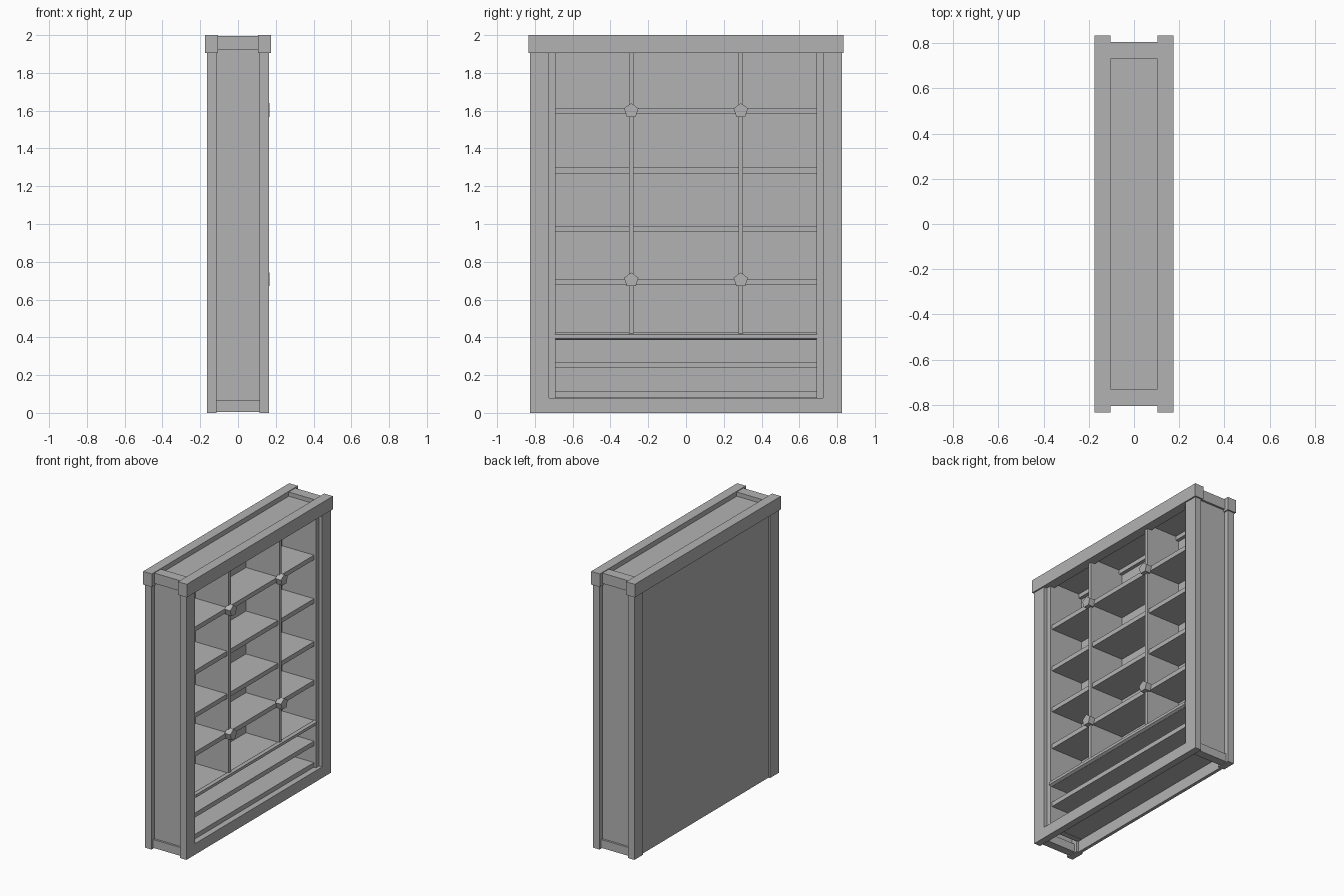
import bpy
import bmesh
import math

old = bpy.data.objects.get("Cube")
if old:
    bpy.data.objects.remove(old, do_unlink=True)

GREY = (0.45, 0.45, 0.45, 1.0)
grey = bpy.data.materials.new("plain_grey")
grey.use_nodes = True
grey.diffuse_color = GREY
grey.node_tree.nodes["Principled BSDF"].inputs["Base Color"].default_value = GREY


def finish(name, bm):
    bmesh.ops.recalc_face_normals(bm, faces=bm.faces[:])
    mesh = bpy.data.meshes.new(name)
    bm.to_mesh(mesh)
    bm.free()
    mesh.materials.append(grey)
    obj = bpy.data.objects.new(name, mesh)
    bpy.context.collection.objects.link(obj)
    return obj


def prism(name, outline, x0, x1):
    """Extrude a (y, z) outline along x."""
    bm = bmesh.new()
    face = bm.faces.new([bm.verts.new((x0, y, z)) for y, z in outline])
    out = bmesh.ops.extrude_face_region(bm, geom=[face])
    moved = [v for v in out["geom"] if isinstance(v, bmesh.types.BMVert)]
    bmesh.ops.translate(bm, verts=moved, vec=(x1 - x0, 0, 0))
    return finish(name, bm)


def box(name, x, y, z):
    """Box from three (low, high) ranges."""
    outline = [(y[0], z[0]), (y[1], z[0]), (y[1], z[1]), (y[0], z[1])]
    return prism(name, outline, *x)


def ngon(cy, cz, radius, sides):
    steps = [math.pi / 2 + math.tau * i / sides for i in range(sides)]
    return [(cy + radius * math.cos(a), cz + radius * math.sin(a)) for a in steps]


# Open-side frame: two posts joined by a bottom rail
half, inner, post_top, rail_top = 0.825, 0.725, 1.92, 0.08
prism("open_frame", [(-half, 0), (half, 0), (half, post_top), (inner, post_top),
                     (inner, rail_top), (-inner, rail_top),
                     (-inner, post_top), (-half, post_top)], 0.115, 0.165)

# Back panel
box("back_panel", (-0.153, -0.13), (-inner, inner), (0, post_top))

# Cap rails along both top edges
for name, x in (("open_cap", (0.105, 0.175)), ("back_cap", (-0.175, -0.105))):
    box(name, x, (-0.835, 0.835), (1.905, 2))

# Ends, mirrored
for side, s in (("left", 1), ("right", -1)):
    def span(a, b):
        return tuple(sorted((a * s, b * s)))
    box(side + "_back_post", (-0.165, -0.115), span(inner, half), (0, post_top))
    box(side + "_outer_board", (-0.13, 0.13), span(0.77, 0.79), (0.02, 1.965))
    box(side + "_inner_board", (-0.14, 0.14), span(0.69, 0.73), (0.08, 1.94))
    box(side + "_base_rail", (-0.115, 0.115), span(0.745, 0.805), (0.005, 0.065))
    box(side + "_top_rail", (-0.105, 0.105), span(0.73, 0.805), (1.92, 1.995))

# Recessed top board
box("top_board", (-0.14, 0.12), (-0.78, 0.78), (1.935, 1.965))

# Shelves
for i, top in enumerate((0.115, 0.27, 0.42, 0.71, 0.99, 1.30, 1.615)):
    box(f"shelf_{i + 1}", (-0.14, 0.125), (-0.69, 0.69), (top - 0.033, top))

# Six-sided nosing on the counter shelf
bm = bmesh.new()
bmesh.ops.create_cone(bm, cap_ends=True, segments=6, radius1=0.02, radius2=0.02, depth=1.385)
nosing = finish("counter_nosing", bm)
nosing.rotation_euler = (math.pi / 2, 0, 0)
nosing.location = (0.13, 0, 0.405)

# Dividers with pentagonal bosses
for side, y in (("left", 0.29), ("right", -0.29)):
    box(side + "_divider", (-0.14, 0.137), (y - 0.0125, y + 0.0125), (0.41, 1.94))
    for level, z in (("lower", 0.703), ("upper", 1.6)):
        prism(f"{side}_{level}_boss", ngon(y, z, 0.04, 5), 0.122, 0.168)
